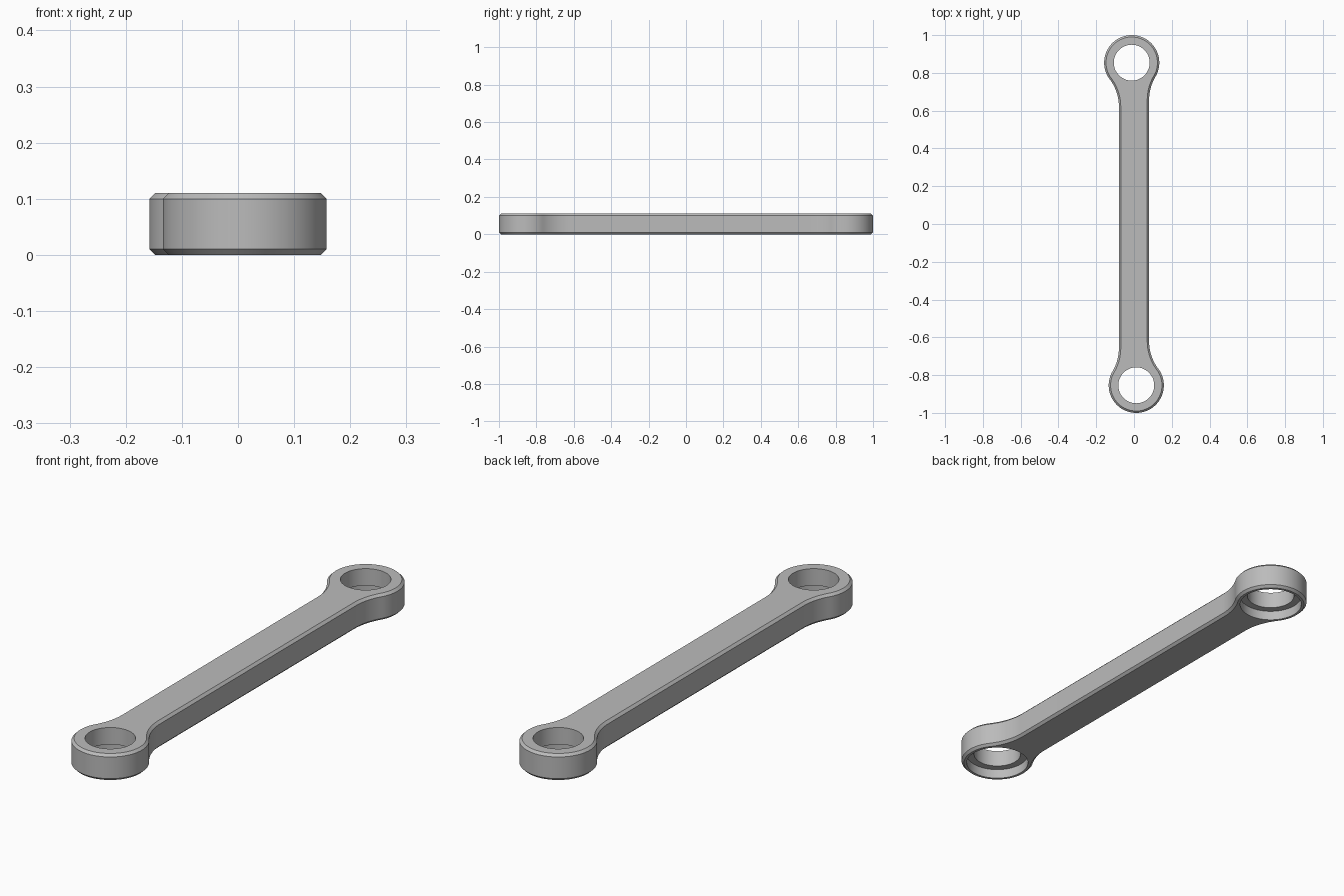
import bpy, bmesh, math
from math import atan2, pi
from mathutils import Vector

cube = bpy.data.objects.get("Cube")
if cube:
    bpy.data.objects.remove(cube)

HEIGHT, CHAMFER = 0.11, 0.01
HALF_WIDTH, FILLET = 0.08, 0.24
EYE, EYE_RADIUS = Vector((-0.012, 0.854)), 0.146
HOLE_RADIUS, BORE_RADIUS, BORE_DEPTH = 0.095, 0.125, 0.04


def arc(centre, radius, start, end, steps):
    return [centre + radius * Vector((math.cos(a), math.sin(a)))
            for a in (start + (end - start) * i / steps for i in range(steps + 1))]


def fillet_centre(side):
    """Centre of the arc tangent to the shank edge and the eye."""
    x = side * (HALF_WIDTH + FILLET)
    return Vector((x, EYE.y - math.sqrt((EYE_RADIUS + FILLET) ** 2 - (x - EYE.x) ** 2)))


def heading(a, b):
    return atan2(b.y - a.y, b.x - a.x)


# Outline of one end, turned half a revolution for the other
right, left = fillet_centre(1), fillet_centre(-1)
half = arc(right, FILLET, pi, heading(right, EYE), 14)
half += arc(EYE, EYE_RADIUS, heading(EYE, right), heading(EYE, left) + 2 * pi, 64)[1:-1]
half += arc(left, FILLET, heading(left, EYE), 0, 14)
outline = half + [-p for p in half]

# Extruded body with chamfered rims
bm = bmesh.new()
base = bm.faces.new([bm.verts.new((p.x, p.y, 0)) for p in outline])
top = bmesh.ops.extrude_face_region(bm, geom=[base], use_keep_orig=True)["geom"]
bmesh.ops.translate(bm, vec=(0, 0, HEIGHT),
                    verts=[v for v in top if isinstance(v, bmesh.types.BMVert)])
bmesh.ops.recalc_face_normals(bm, faces=bm.faces)
rims = [e for e in bm.edges if abs(e.verts[0].co.z - e.verts[1].co.z) < 1e-5]
bmesh.ops.bevel(bm, geom=rims, offset=CHAMFER, segments=1, affect='EDGES')
mesh = bpy.data.meshes.new("link_arm")
bm.to_mesh(mesh)
bm.free()
link = bpy.data.objects.new("link_arm", mesh)
bpy.context.collection.objects.link(link)

# Plain grey metal
metal = bpy.data.materials.new("grey_metal")
metal.use_nodes = True
colour = (0.5, 0.5, 0.5, 1)
metal.diffuse_color = colour
metal.node_tree.nodes["Principled BSDF"].inputs["Base Color"].default_value = colour
mesh.materials.append(metal)


def bore(centre, radius, bottom, up_to):
    """Cut a round hole between two heights."""
    bpy.ops.mesh.primitive_cylinder_add(
        vertices=64, radius=radius, depth=up_to - bottom,
        location=(centre.x, centre.y, (up_to + bottom) / 2))
    cutter = bpy.context.object
    cutter.name = "bore_cutter"
    cutter.hide_render = True
    cutter.data.materials.append(metal)
    mod = link.modifiers.new("bore", 'BOOLEAN')
    mod.operation, mod.solver, mod.object = 'DIFFERENCE', 'EXACT', cutter
    bpy.context.view_layer.objects.active = link
    bpy.ops.object.modifier_apply(modifier=mod.name)
    bpy.data.objects.remove(cutter)


# Through hole and wider recess underneath at each eye
for centre in (EYE, -EYE):
    bore(centre, HOLE_RADIUS, -0.1, HEIGHT + 0.1)
    bore(centre, BORE_RADIUS, -0.1, BORE_DEPTH)

bpy.ops.object.select_all(action='DESELECT')
link.select_set(True)
bpy.context.view_layer.objects.active = link
bpy.ops.object.shade_smooth_by_angle(angle=math.radians(30))
